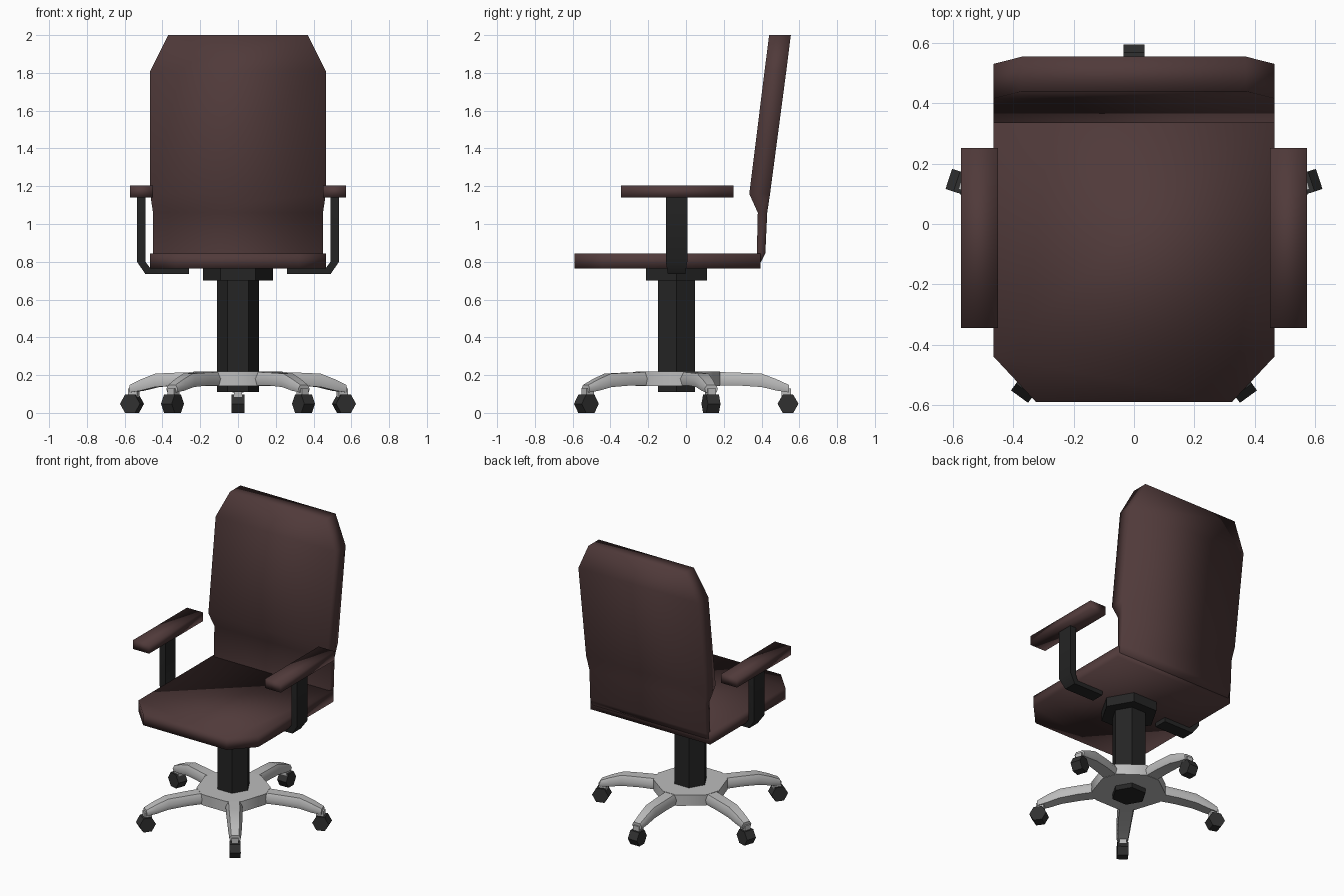
import bpy, bmesh, math
from mathutils import Matrix, Vector

if "Cube" in bpy.data.objects:
    bpy.data.objects.remove(bpy.data.objects["Cube"])

CY = -0.05  # centre of column and base in y


def mat(name, r, g, b):
    m = bpy.data.materials.new(name)
    m.diffuse_color = (r, g, b, 1)
    m.use_nodes = True
    m.node_tree.nodes["Principled BSDF"].inputs["Base Color"].default_value = m.diffuse_color
    return m


LEATHER = mat("brown leather", 0.08, 0.042, 0.042)
BLACK = mat("black plastic", 0.018, 0.018, 0.018)
RUBBER = mat("dark grey rubber", 0.03, 0.03, 0.03)
SILVER = mat("silver metal", 0.5, 0.5, 0.5)


def loft(name, rings, material, angle=None, matrix=None):
    """Skin a list of equal-length point rings and cap both ends."""
    bm = bmesh.new()
    vs = [[bm.verts.new(p) for p in ring] for ring in rings]
    n = len(rings[0])
    for a, b in zip(vs, vs[1:]):
        for i in range(n):
            j = (i + 1) % n
            bm.faces.new((a[i], a[j], b[j], b[i]))
    bm.faces.new(vs[0][::-1])
    bm.faces.new(vs[-1])
    if matrix:
        bm.transform(matrix)
    bmesh.ops.recalc_face_normals(bm, faces=bm.faces)
    for f in bm.faces:
        f.smooth = True
    me = bpy.data.meshes.new(name)
    bm.to_mesh(me)
    bm.free()
    me.materials.append(material)
    ob = bpy.data.objects.new(name, me)
    bpy.context.collection.objects.link(ob)
    if angle is not None:
        bpy.ops.object.select_all(action='DESELECT')
        ob.select_set(True)
        bpy.context.view_layer.objects.active = ob
        bpy.ops.object.shade_smooth_by_angle(angle=math.radians(angle))
    return ob


def prism(name, outline, z0, z1, material, angle=None, matrix=None):
    return loft(name, [[(x, y, z) for x, y in outline] for z in (z0, z1)],
                material, angle, matrix)


def rect(x0, x1, y0, y1):
    return [(x0, y0), (x1, y0), (x1, y1), (x0, y1)]


def hexagon(r, cy=0.0):
    return [(r * math.cos(math.radians(60 * i)), cy + r * math.sin(math.radians(60 * i)))
            for i in range(6)]


# Seat with chamfered front corners
prism("seat", [(-0.325, -0.59), (0.325, -0.59), (0.465, -0.44), (0.465, 0.395),
               (-0.465, 0.395), (-0.465, -0.44)], 0.765, 0.845, LEATHER)

# Backrest: z, front y, back y, half width
back = [(0.80, 0.375, 0.397, 0.45), (0.845, 0.375, 0.42, 0.45), (1.06, 0.38, 0.43, 0.45),
        (1.16, 0.335, 0.445, 0.465), (1.81, 0.416, 0.531, 0.465), (2.0, 0.44, 0.555, 0.37)]
loft("backrest", [[(x, y, z) for x, y in rect(-w, w, f, b)] for z, f, b, w in back], LEATHER)

# Arm pads and bent arm posts
for s, side in ((1, "right"), (-1, "left")):
    mirror = Matrix.Diagonal((s, 1, 1, 1))
    prism(side + "_arm_pad", rect(0.45, 0.573, -0.345, 0.252), 1.14, 1.203, LEATHER,
          matrix=mirror)
    path = [((0.49, 1.15), (0.535, 1.15), 0.057), ((0.49, 0.80), (0.535, 0.80), 0.057),
            ((0.465, 0.767), (0.49, 0.735), 0.046), ((0.26, 0.767), (0.26, 0.735), 0.046)]
    loft(side + "_arm_post",
         [[(a[0], CY - h, a[1]), (b[0], CY - h, b[1]), (b[0], CY + h, b[1]), (a[0], CY + h, a[1])]
          for a, b, h in path], BLACK, 50, mirror)

# Column and plate under the seat
prism("column", hexagon(0.112, CY), 0.11, 0.71, BLACK, 40)
prism("seat_plate", hexagon(0.186, CY), 0.70, 0.768, BLACK, 40)

# Star base hub: ten sides, alternating leg and gap facets
hub = []
for k in range(5):
    for d in (-13, 13):
        a = math.radians(90 + 72 * k + d)
        hub.append((0.237 * math.cos(a), CY + 0.237 * math.sin(a)))
prism("base_hub", hub, 0.143, 0.218, SILVER, 40)

# Legs and casters: built along +x, then turned round the hub
leg = [(0.20, 0.145, 0.217, 0.055), (0.33, 0.145, 0.213, 0.053), (0.45, 0.137, 0.208, 0.048),
       (0.53, 0.118, 0.178, 0.043), (0.595, 0.108, 0.148, 0.037)]
for k in range(5):
    turn = Matrix.Translation((0, CY, 0)) @ Matrix.Rotation(math.radians(90 + 72 * k), 4, 'Z')
    loft(f"base_leg_{k + 1}",
         [[(r, -0.8 * w, b), (r, 0.8 * w, b), (r, w, b + 0.5 * (t - b)), (r, 0.65 * w, t),
           (r, -0.65 * w, t), (r, -w, b + 0.5 * (t - b))] for r, b, t, w in leg],
         SILVER, 50, turn)
    prism(f"caster_stem_{k + 1}", rect(0.555, 0.605, -0.022, 0.022), 0.07, 0.13, SILVER, 40, turn)
    wheel = Matrix.Translation((0.59, 0, 0.048)) @ Matrix.Rotation(math.radians(90), 4, 'X')
    prism(f"caster_{k + 1}", hexagon(0.0555), -0.035, 0.035, RUBBER, 40, turn @ wheel)
